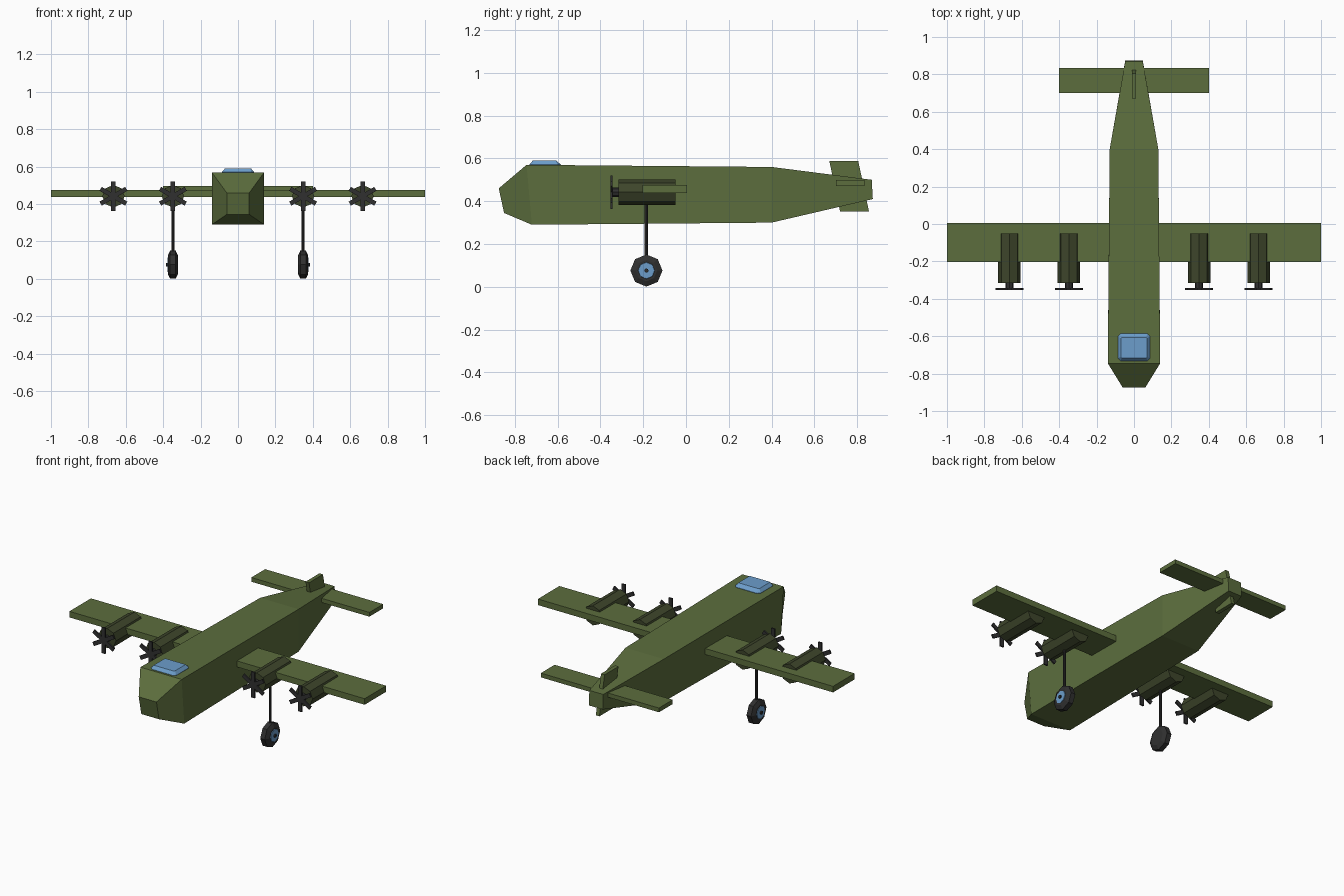
import bpy, bmesh
from math import cos, sin, pi, radians
from mathutils import Matrix, Vector

cube = bpy.data.objects.get("Cube")
if cube:
    bpy.data.objects.remove(cube, do_unlink=True)


def material(name, rgb):
    m = bpy.data.materials.new(name)
    m.use_nodes = True
    m.diffuse_color = (*rgb, 1)
    m.node_tree.nodes["Principled BSDF"].inputs["Base Color"].default_value = (*rgb, 1)
    return m


OLIVE = material("olive green", (0.107, 0.155, 0.047))
DARK_OLIVE = material("dark olive", (0.047, 0.06, 0.024))
BLACK = material("soft black", (0.03, 0.03, 0.03))
BLUE = material("glass blue", (0.15, 0.34, 0.6))


def finish(name, bm, mat):
    bmesh.ops.recalc_face_normals(bm, faces=bm.faces)
    mesh = bpy.data.meshes.new(name)
    bm.to_mesh(mesh)
    bm.free()
    mesh.materials.append(mat)
    obj = bpy.data.objects.new(name, mesh)
    bpy.context.collection.objects.link(obj)
    return obj


def loft(name, rings, mat):
    """Skin a stack of equal rings and cap both ends."""
    bm = bmesh.new()
    loops = [[bm.verts.new(p) for p in ring] for ring in rings]
    for a, b in zip(loops, loops[1:]):
        for i in range(len(a)):
            j = (i + 1) % len(a)
            bm.faces.new((a[i], a[j], b[j], b[i]))
    bm.faces.new(loops[0])
    bm.faces.new(loops[-1])
    return finish(name, bm, mat)


def box(name, x, y, z, mat):
    rings = [[(x[0], y[0], h), (x[1], y[0], h), (x[1], y[1], h), (x[0], y[1], h)] for h in z]
    return loft(name, rings, mat)


def turned(name, centre, axis, profile, mat, sides=8):
    """Turn (offset, radius) pairs around the named axis."""
    turn = Vector(axis).to_track_quat('Z', 'Y').to_matrix()
    rings = [[Vector(centre) + turn @ Vector((r * cos(2 * pi * i / sides),
                                              r * sin(2 * pi * i / sides), d))
              for i in range(sides)] for d, r in profile]
    return loft(name, rings, mat)


# Fuselage: half width, top (y, z), bottom (y, z) for each station
stations = [(0.06, (-0.875, 0.46), (-0.85, 0.345)),
            (0.14, (-0.745, 0.57), (-0.72, 0.29)),
            (0.13, (0.40, 0.56), (0.40, 0.30)),
            (0.047, (0.868, 0.50), (0.873, 0.41))]
loft("fuselage", [[(-w, *t), (w, *t), (w, *b), (-w, *b)] for w, t, b in stations], OLIVE)


# Canopy with clipped corners
def clipped(hx, y0, y1, z, c):
    return [(-hx + c, y0, z), (hx - c, y0, z), (hx, y0 + c, z), (hx, y1 - c, z),
            (hx - c, y1, z), (-hx + c, y1, z), (-hx, y1 - c, z), (-hx, y0 + c, z)]


loft("canopy", [clipped(0.086, -0.732, -0.585, 0.55, 0.015),
                clipped(0.086, -0.732, -0.585, 0.571, 0.015),
                clipped(0.07, -0.716, -0.606, 0.59, 0.004)], BLUE)

# Wing and tail surfaces
box("wing", (-1, 1), (-0.203, 0.005), (0.438, 0.475), OLIVE)
box("tailplane", (-0.4, 0.4), (0.70, 0.833), (0.472, 0.498), OLIVE)
fin = [(0.67, 0.587), (0.805, 0.587), (0.855, 0.352), (0.72, 0.352)]
loft("tail_fin", [[(x, y, z) for y, z in fin] for x in (-0.012, 0.012)], OLIVE)

# Engines with six-bladed propellers
AXIS_Z = 0.442
for side, label in ((1, "left"), (-1, "right")):
    for x, place in ((0.348, "inner"), (0.666, "outer")):
        cx = side * x
        tag = f"{label}_{place}"
        turned(f"{tag}_nacelle", (cx, 0, AXIS_Z), (0, 1, 0),
               [(-0.315, 0.06), (-0.05, 0.06)], DARK_OLIVE)
        turned(f"{tag}_propeller_hub", (cx, 0, AXIS_Z), (0, 1, 0),
               [(-0.352, 0.022), (-0.31, 0.022)], BLACK)
        bm = bmesh.new()
        for k in range(3):
            spin = Matrix.Rotation(k * pi / 3, 4, 'Y')
            place_at = Matrix.Translation((cx, -0.348, AXIS_Z))
            bmesh.ops.create_cube(bm, size=1, matrix=place_at @ spin @
                                  Matrix.Diagonal((0.024, 0.009, 0.158, 1)))
        finish(f"{tag}_propeller_blades", bm, BLACK)

    # Landing gear under the inner engine
    cx = side * 0.348
    hub = (cx, -0.185, 0.076)
    out = (side, 0, 0)
    turned(f"{label}_gear_strut", (cx, -0.185, 0), (0, 0, 1),
           [(0.09, 0.008), (0.40, 0.008)], BLACK)
    turned(f"{label}_tyre", hub, out,
           [(-0.027, 0.05), (-0.015, 0.075), (0.015, 0.075), (0.027, 0.05)], BLACK)
    turned(f"{label}_wheel_disc", hub, out, [(0.02, 0.042), (0.03, 0.038)], BLUE)
    turned(f"{label}_axle_cap", hub, out, [(0.02, 0.01), (0.038, 0.01)], BLACK)
